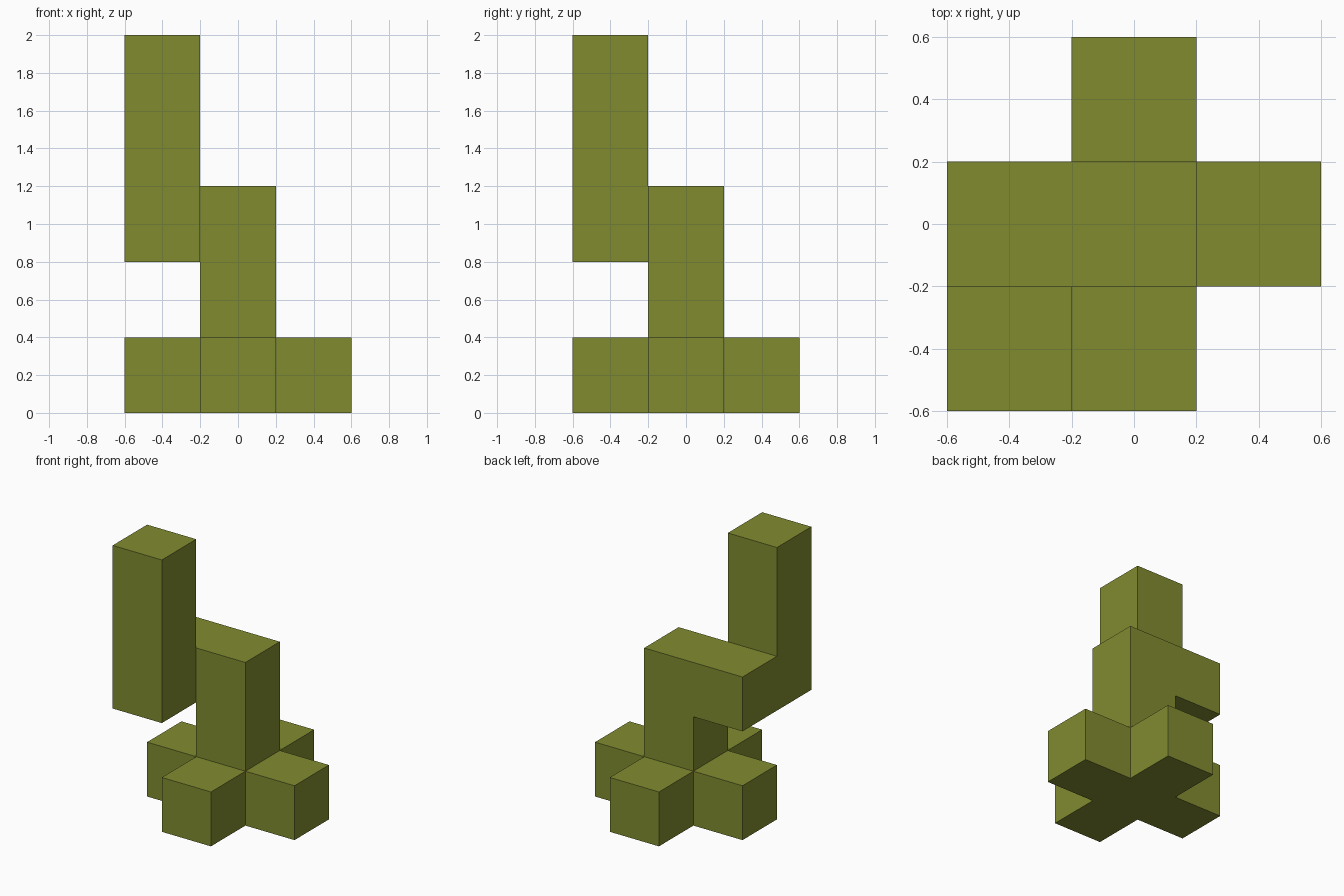
import bpy, bmesh
from mathutils import Vector

if "Cube" in bpy.data.objects:
    bpy.data.objects.remove(bpy.data.objects["Cube"])

S = 0.4  # edge of one cube

# Cube cells (x, y, level) for each part of the joined solid
base_cross = [(0, 0, 0), (1, 0, 0), (-1, 0, 0), (0, 1, 0), (0, -1, 0)]
post = [(0, 0, k) for k in (1, 2)]
arm = [(-1, 0, 2)]
tower = [(-1, -1, k) for k in (2, 3, 4)]
cells = set(base_cross + post + arm + tower)

# Only the outer cube faces are made, so the solid has no inner walls
bm = bmesh.new()
for cell in sorted(cells):
    centre = Vector(cell) * S + Vector((0, 0, S / 2))
    for axis in range(3):
        for sign in (1, -1):
            n = Vector((0, 0, 0))
            n[axis] = sign
            if tuple(int(a + b) for a, b in zip(cell, n)) in cells:
                continue
            u = Vector((0, 0, 0))
            u[(axis + 1) % 3] = 1
            v = n.cross(u)
            bm.faces.new([bm.verts.new(centre + (n + u * a + v * b) * S / 2)
                          for a, b in ((-1, -1), (1, -1), (1, 1), (-1, 1))])

# Weld the faces and merge the flat areas
bmesh.ops.remove_doubles(bm, verts=bm.verts, dist=0.001)
bmesh.ops.dissolve_limit(bm, angle_limit=0.01, verts=bm.verts, edges=bm.edges)
bmesh.ops.recalc_face_normals(bm, faces=bm.faces)

mesh = bpy.data.meshes.new("stacked_block_sculpture")
bm.to_mesh(mesh)
bm.free()

# Olive colour
olive = bpy.data.materials.new("olive")
olive.diffuse_color = (0.22, 0.26, 0.03, 1)
olive.use_nodes = True
olive.node_tree.nodes["Principled BSDF"].inputs["Base Color"].default_value = olive.diffuse_color
mesh.materials.append(olive)
obj = bpy.data.objects.new("stacked_block_sculpture", mesh)
bpy.context.collection.objects.link(obj)
